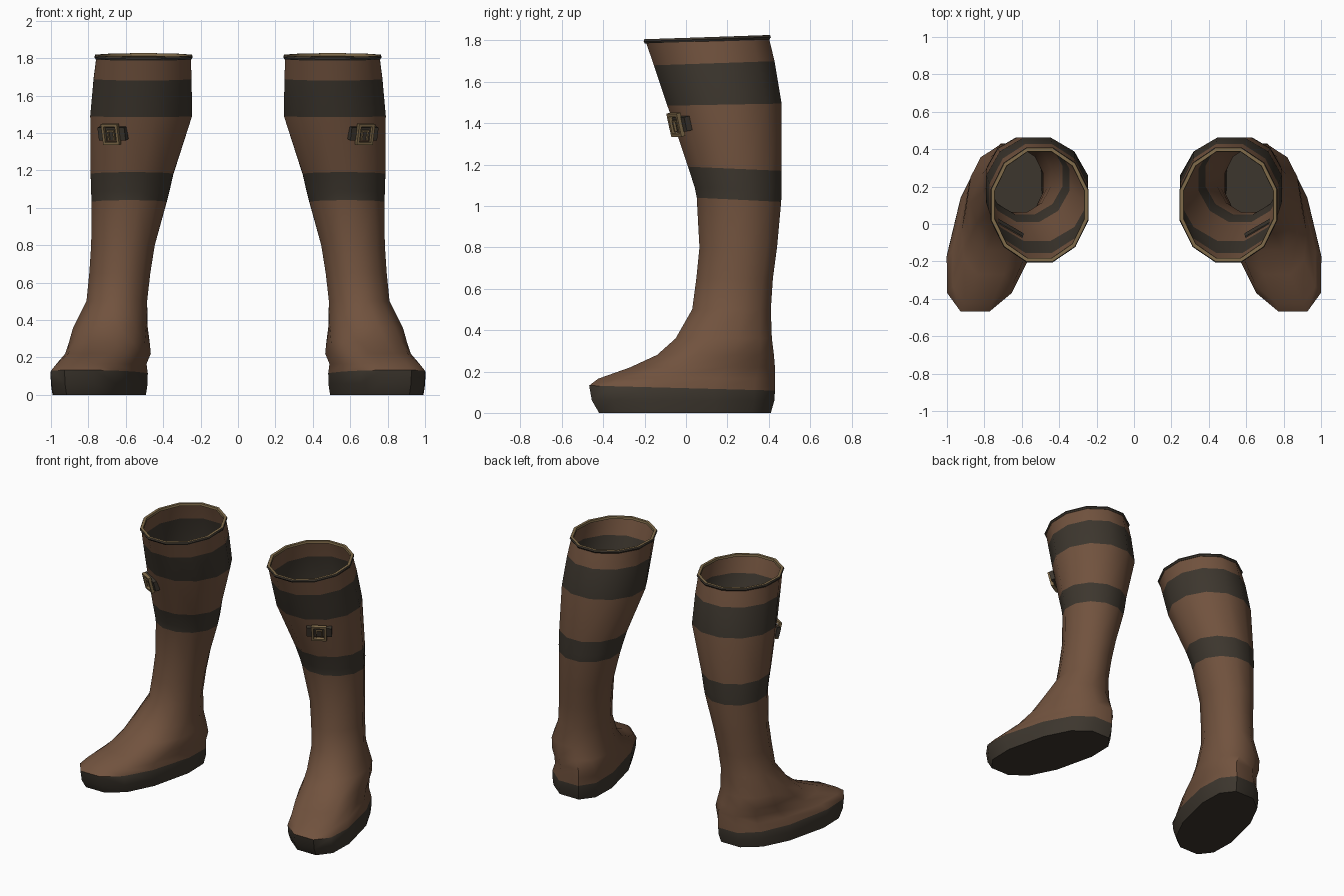
import bpy, bmesh, math
from mathutils import Matrix, Vector

if "Cube" in bpy.data.objects:
    bpy.data.objects.remove(bpy.data.objects["Cube"])

SIDES = 12


def material(name, rgb):
    m = bpy.data.materials.new(name)
    m.diffuse_color = (*rgb, 1)
    m.use_nodes = True
    m.node_tree.nodes["Principled BSDF"].inputs["Base Color"].default_value = m.diffuse_color
    return m


LEATHER = material("brown leather", (0.165, 0.085, 0.048))
DARK = material("dark leather", (0.046, 0.037, 0.027))
BRASS = material("dull brass", (0.22, 0.15, 0.07))


def finish(name, bm, mats, angle=40):
    """Turn a bmesh into an object mirrored to make the pair."""
    me = bpy.data.meshes.new(name)
    bm.to_mesh(me)
    bm.free()
    ob = bpy.data.objects.new(name, me)
    bpy.context.collection.objects.link(ob)
    for m in mats:
        me.materials.append(m)
    bpy.context.view_layer.objects.active = ob
    ob.select_set(True)
    bpy.ops.object.shade_smooth_by_angle(angle=math.radians(angle))
    ob.select_set(False)
    ob.modifiers.new("pair", "MIRROR").use_mirror_merge = False
    return ob


def ring(z, cx, rx, front, back, shear, power, tilt, grow=0.0):
    """Sheared super-ellipse outline; tilt raises the back."""
    cy, ry = (front + back) / 2, (back - front) / 2
    norm = math.cos(math.pi / SIDES) ** power
    pts = []
    for i in range(SIDES):
        a = 2 * math.pi * (i + 0.5) / SIDES
        c, s = math.cos(a), math.sin(a)
        u = math.copysign(abs(c) ** power, c) / norm
        v = math.copysign(abs(s) ** power, s) / norm
        y = (ry + grow) * v
        pts.append(Vector((cx + (rx + grow) * u + shear * y, cy + y, z + tilt * v)))
    return pts


def loft(bm, rings, closed=False):
    loops = [[bm.verts.new(p) for p in r] for r in rings]
    pairs = list(zip(loops, loops[1:] + loops[:1] if closed else loops[1:]))
    faces = []
    for lo, hi in pairs:
        faces.append([bm.faces.new((lo[i], lo[(i + 1) % SIDES], hi[(i + 1) % SIDES], hi[i]))
                      for i in range(SIDES)])
    return loops, faces


# Boot profile: z, centre x, half width, front y, back y, shear, power, tilt, dark above
PROFILE = [
    (0.00, .742, .215, -.42, .41, -.24, .80, 0, 1),
    (0.06, .742, .222, -.455, .427, -.24, .80, 0, 1),
    (0.12, .742, .222, -.468, .43, -.24, .80, -.012, 0),
    (0.165, .73, .205, -.425, .43, -.24, .80, 0, 0),
    (0.22, .695, .205, -.27, .43, -.20, .82, 0, 0),
    (0.28, .688, .203, -.14, .425, -.14, .85, 0, 0),
    (0.36, .682, .195, -.05, .415, -.06, .90, 0, 0),
    (0.50, .648, .162, .03, .41, 0, 1, 0, 0),
    (0.65, .632, .163, .05, .42, 0, 1, 0, 0),
    (0.80, .615, .17, .065, .44, 0, 1, 0, 0),
    (1.03, .582, .20, .052, .46, 0, 1, -.01, 1),
    (1.08, .577, .208, .042, .462, 0, 1, -.01, 1),
    (1.18, .567, .221, .01, .462, 0, 1, -.01, 0),
    (1.49, .518, .272, -.09, .462, 0, 1, .005, 1),
    (1.69, .510, .262, -.155, .428, 0, 1, .01, 0),
    (1.805, .505, .252, -.195, .40, 0, 1, .01, 0),
]

# Boot: sole, foot and shaft in one skin with dark bands
bm = bmesh.new()
loops, bands = loft(bm, [ring(*row[:8]) for row in PROFILE])
for row, faces in zip(PROFILE, bands):
    for f in faces:
        f.material_index = row[8]
bm.faces.new(list(reversed(loops[0]))).material_index = 1
finish("boot", bm, [LEATHER, DARK])

# Rim: thin piping around the opening
bm = bmesh.new()
top = PROFILE[-1][1:8]
section = [(.004, 1.796), (.010, 1.806), (.006, 1.816), (-.012, 1.816), (-.014, 1.80)]
_, bands = loft(bm, [ring(z, *top, grow=g) for g, z in section], closed=True)
for f in bands[0] + bands[1]:
    f.material_index = 1
finish("rim", bm, [BRASS, DARK], 30)

# Buckle on the outer front facet of the shaft
PLACE = (Matrix.Translation((.665, -.024, 1.40))
         @ Matrix.Rotation(math.radians(30), 4, 'Z')
         @ Matrix.Rotation(math.radians(14), 4, 'X'))


def boxes(name, parts, mat):
    bm = bmesh.new()
    for centre, size in parts:
        bmesh.ops.create_cube(bm, size=1, matrix=PLACE @ Matrix.Translation(centre)
                              @ Matrix.Diagonal((*size, 1)))
    finish(name, bm, [mat], 30)


boxes("buckle_strap", [((0, -.008, 0), (.165, .03, .07))], DARK)
bars = [((s * .042, -.03, 0), (.015, .022, .115)) for s in (-1, 1)]
bars += [((0, -.03, s * .05), (.084, .022, .015)) for s in (-1, 1)]
bars += [((s * .017, -.028, -.008), (.008, .014, .05)) for s in (-1, 1)]
bars += [((0, -.028, .018), (.042, .014, .008))]
boxes("buckle_frame", bars, BRASS)
